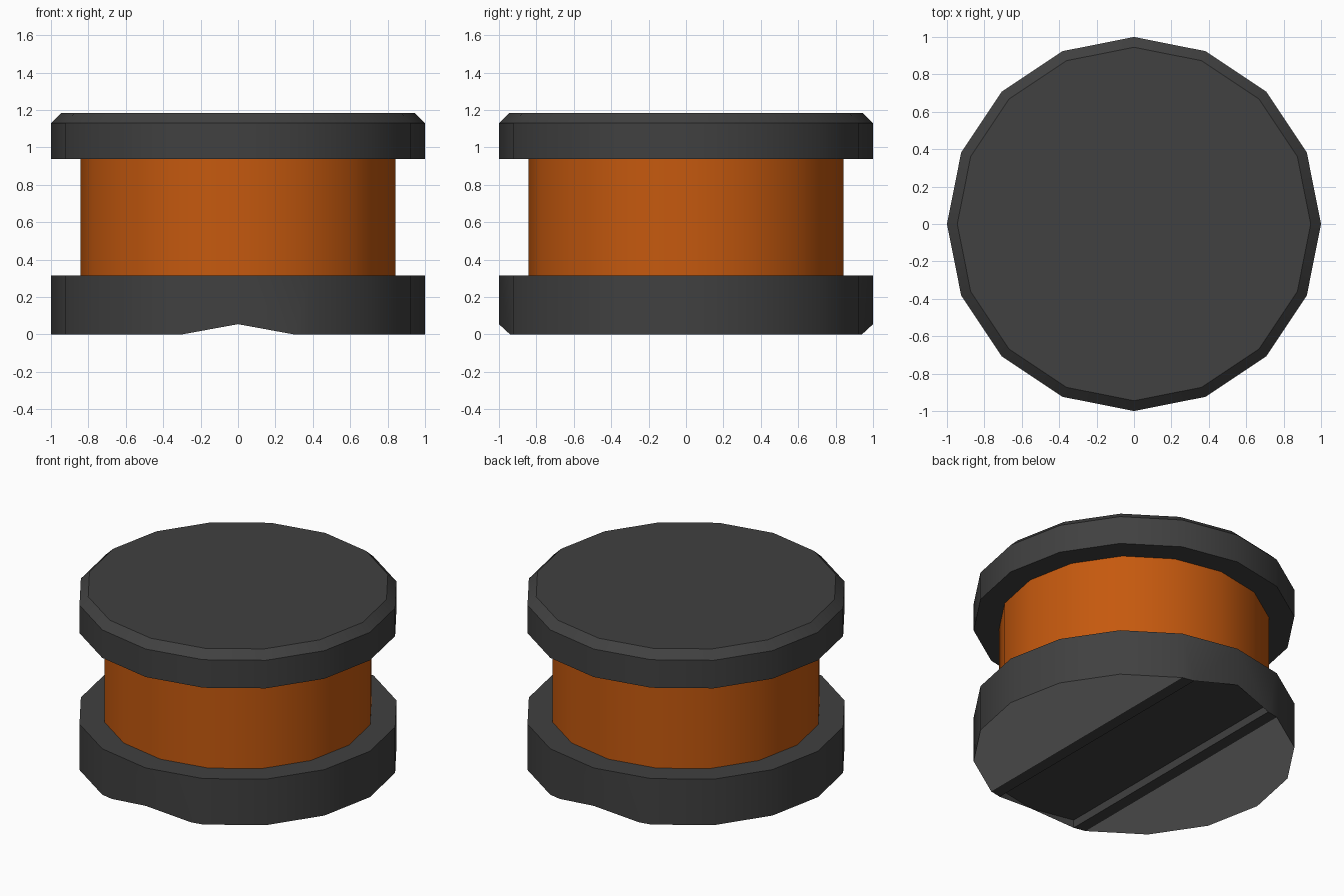
import bpy, bmesh, math

cube = bpy.data.objects.get("Cube")
if cube:
    bpy.data.objects.remove(cube, do_unlink=True)

SIDES = 16
BASE_TOP, COIL_TOP, TOP_EDGE, TOP = 0.315, 0.938, 1.13, 1.183
GROOVE_X, GROOVE_Z = 0.30, 0.055   # half width and depth of the underside groove


def material(name, color):
    mat = bpy.data.materials.new(name)
    mat.use_nodes = True
    mat.diffuse_color = (*color, 1)
    bsdf = mat.node_tree.nodes["Principled BSDF"]
    bsdf.inputs["Base Color"].default_value = (*color, 1)
    bsdf.inputs["Roughness"].default_value = 0.6
    return mat


ferrite = material("dark ferrite", (0.052, 0.052, 0.052))
copper = material("orange copper", (0.56, 0.10, 0.0045))
solder = material("grey solder", (0.42, 0.42, 0.42))


def finish(name, bm, mats, recalc=True):
    if recalc:
        bmesh.ops.recalc_face_normals(bm, faces=bm.faces)
    mesh = bpy.data.meshes.new(name)
    bm.to_mesh(mesh)
    bm.free()
    for mat in mats:
        mesh.materials.append(mat)
    obj = bpy.data.objects.new(name, mesh)
    bpy.context.collection.objects.link(obj)
    bpy.ops.object.select_all(action='DESELECT')
    obj.select_set(True)
    bpy.context.view_layer.objects.active = obj
    bpy.ops.object.shade_smooth_by_angle(angle=math.radians(30))
    return obj


def circle(radius):
    return [(radius * math.cos(math.tau * i / SIDES),
             radius * math.sin(math.tau * i / SIDES)) for i in range(SIDES)]


def stacked_disc(name, profile, mat):
    """Closed disc through (radius, height) rings."""
    bm = bmesh.new()
    rings = [[bm.verts.new((x, y, z)) for x, y in circle(r)] for r, z in profile]
    for low, high in zip(rings, rings[1:]):
        for i in range(SIDES):
            j = (i + 1) % SIDES
            bm.faces.new((low[i], low[j], high[j], high[i]))
    bm.faces.new(rings[0][::-1])
    bm.faces.new(rings[-1])
    return finish(name, bm, [mat])


# Upper flange with chamfered rim, and the winding
stacked_disc("top_flange", [(1, COIL_TOP), (1, TOP_EDGE), (0.945, TOP)], ferrite)
stacked_disc("coil", [(0.842, BASE_TOP), (0.842, COIL_TOP)], copper)

# Base flange: outer wall dips up at the two groove ends
bm = bmesh.new()
rim = circle(1)
edge_x, edge_y = rim[3]
groove_y = 1 - (1 - edge_y) * GROOVE_X / edge_x
upper = [bm.verts.new((x, y, BASE_TOP)) for x, y in rim]
lower = [bm.verts.new((x, y, GROOVE_Z if i in (4, 12) else 0))
         for i, (x, y) in enumerate(rim)]
lip = {(sx, sy): bm.verts.new((sx * GROOVE_X, sy * groove_y, 0))
       for sx in (1, -1) for sy in (1, -1)}
deep = {key: bm.verts.new((v.co.x, v.co.y, GROOVE_Z)) for key, v in lip.items()}
between = {3: (1, 1), 4: (-1, 1), 11: (-1, -1), 12: (1, -1)}
for i in range(SIDES):
    j = (i + 1) % SIDES
    extra = [lip[between[i]]] if i in between else []
    bm.faces.new([lower[i]] + extra + [lower[j], upper[j], upper[i]])
bm.faces.new(upper)

# Solder pads on both sides of the underside
for indices in ([13, 14, 15, 0, 1, 2, 3], [5, 6, 7, 8, 9, 10, 11]):
    bm.faces.new([lower[i] for i in reversed(indices)]).material_index = 1

# Plain strips beside the pads, groove walls and groove floor
for sx, front, back in ((1, 13, 3), (-1, 11, 5)):
    strip = [lower[front], lower[back], lip[sx, 1], lip[sx, -1]]
    wall = [lip[sx, -1], lip[sx, 1], deep[sx, 1], deep[sx, -1]]
    for verts in (strip, wall):
        bm.faces.new(verts if sx > 0 else verts[::-1])
bm.faces.new((lower[12], deep[-1, -1], deep[-1, 1],
              lower[4], deep[1, 1], deep[1, -1]))
bm.normal_update()
for face in bm.faces:
    c = face.calc_center_median()
    n = face.normal
    if abs(n.z) > 0.9:
        outward = n.z * (1 if c.z > 0.2 else -1)
    elif abs(c.x) < 0.31 and abs(n.x) > 0.99:
        outward = -n.x * c.x
    else:
        outward = n.x * c.x + n.y * c.y
    if outward < 0:
        face.normal_flip()
finish("base_flange", bm, [ferrite, solder], recalc=False)
